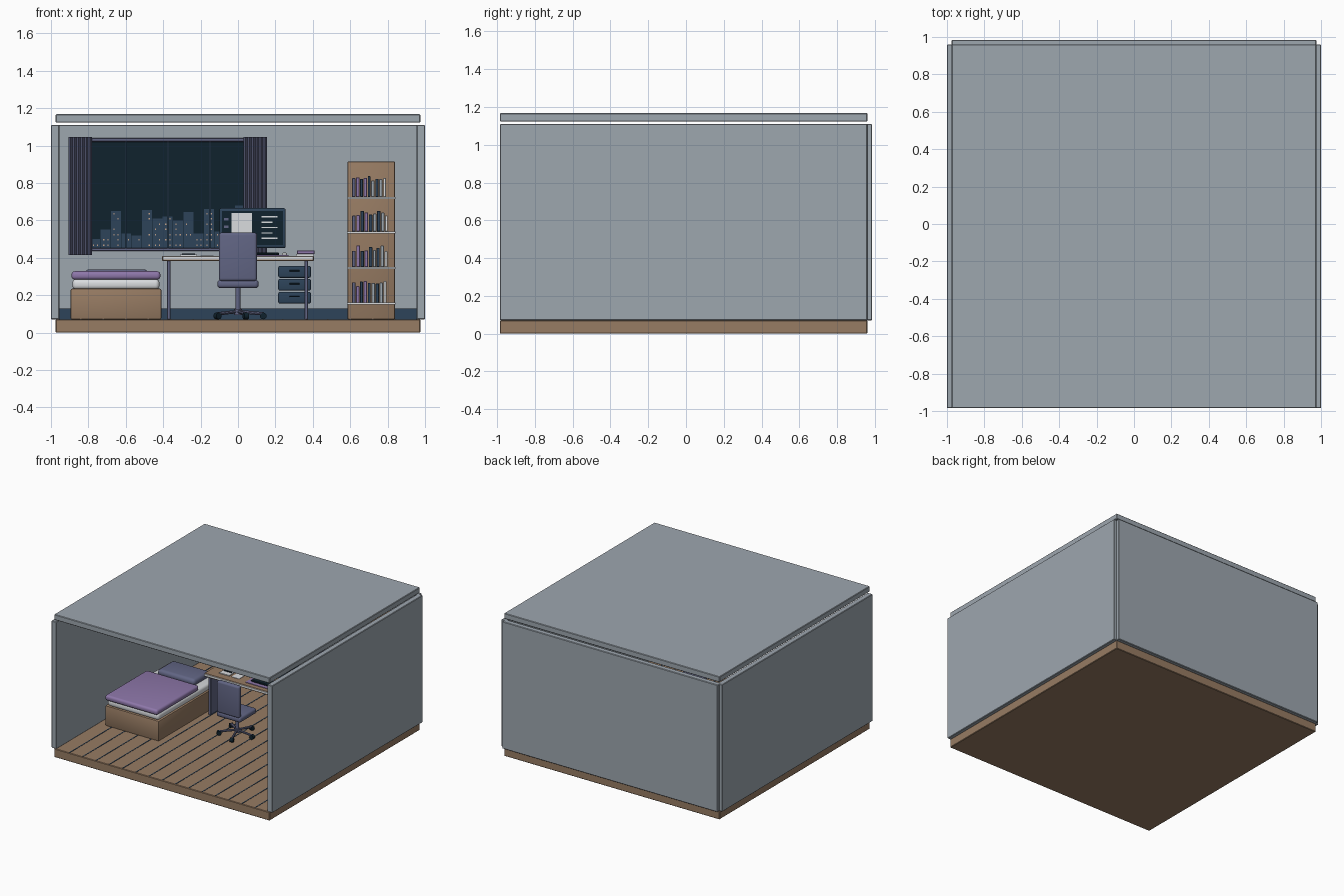
import bpy, bmesh, math, random
from mathutils import Matrix, Vector

cube = bpy.data.objects.get("Cube")
if cube:
    bpy.data.objects.remove(cube, do_unlink=True)
random.seed(4)


def material(name, r, g, b):
    m = bpy.data.materials.new(name)
    m.use_nodes = True
    m.diffuse_color = (r, g, b, 1)
    m.node_tree.nodes["Principled BSDF"].inputs["Base Color"].default_value = (r, g, b, 1)
    return m


wall_grey = material("wall_grey", .34, .385, .43)
wood = material("wood_brown", .31, .2, .125)
white = material("soft_white", .7, .72, .74)
purple = material("purple", .27, .185, .4)
slate = material("slate", .12, .13, .23)
navy = material("navy", .026, .056, .1)
night = material("night_dark", .005, .016, .026)
glow = material("window_glow", .55, .36, .25)


def finish(name, bm, mat, smooth=False):
    bmesh.ops.recalc_face_normals(bm, faces=bm.faces)
    mesh = bpy.data.meshes.new(name)
    bm.to_mesh(mesh)
    bm.free()
    mesh.materials.append(mat)
    obj = bpy.data.objects.new(name, mesh)
    bpy.context.collection.objects.link(obj)
    if smooth:
        bpy.ops.object.select_all(action='DESELECT')
        obj.select_set(True)
        bpy.context.view_layer.objects.active = obj
        bpy.ops.object.shade_smooth_by_angle(angle=math.radians(40))
    return obj


def boxes(name, mat, spans, bevel=0, segments=1):
    """One object made of boxes, each given as (x span, y span, z span)."""
    bm = bmesh.new()
    for span in spans:
        centre = Vector([(a + b) / 2 for a, b in span])
        size = Vector([b - a for a, b in span])
        place = Matrix.Translation(centre) @ Matrix.Diagonal(size).to_4x4()
        bmesh.ops.create_cube(bm, size=1, matrix=place)
    if bevel:
        bmesh.ops.bevel(bm, geom=bm.edges[:], offset=bevel, segments=segments,
                        profile=.5, affect='EDGES')
    return finish(name, bm, mat, segments > 1)


def box(name, mat, x, y, z, bevel=0, segments=1):
    return boxes(name, mat, [(x, y, z)], bevel, segments)


def rod(name, mat, start, end, radius, sides=12):
    start, end = Vector(start), Vector(end)
    axis = end - start
    turn = axis.to_track_quat('Z', 'Y').to_matrix().to_4x4()
    bm = bmesh.new()
    bmesh.ops.create_cone(bm, cap_ends=True, segments=sides, radius1=radius, radius2=radius,
                          depth=axis.length, matrix=Matrix.Translation((start + end) / 2) @ turn)
    return finish(name, bm, mat, True)


# Room shell
depth = (-.985, .96)
width = (-.975, .975)
box("floor", wood, width, depth, (0, .07), .004)
box("ceiling", wall_grey, width, depth, (1.123, 1.168), .004)
box("back_wall", wall_grey, width, (.94, .985), (.07, 1.11), .004)
box("left_wall", wall_grey, (.955, 1), depth, (.07, 1.11), .004)
box("right_wall", wall_grey, (-1, -.955), depth, (.07, 1.11), .004)
box("baseboard", navy, (-.955, .955), (.928, .942), (.07, .13))
boxes("floor_plank_gaps", navy,
      [((x - .004, x + .004), (-.98, .93), (.069, .072))
       for x in [i * .12 for i in range(-7, 8)]])

# Window with night skyline
box("window_glass", night, (-.8, .06), (.932, .942), (.44, 1.03))
boxes("window_frame", slate,
      [((-.82, .08), (.91, .942), (1.02, 1.04)),
       ((-.82, .08), (.91, .942), (.435, .452))], .003)
boxes("window_mullions", navy,
      [((x - .005, x + .005), (.915, .942), (.45, 1.02)) for x in (-.6, -.375, -.15)])
tops = [.5, .55, .65, .53, .52, .655, .61, .62, .6, .645, .53, .66, .54, .65, .68]
step = .83 / len(tops)
skyline, lights = [], []
for i, top in enumerate(tops):
    left = -.79 + i * step
    skyline.append(((left, left + step * .96), (.926, .934), (.45, top)))
    for row in range(int((top - .48) / .028) + 1):
        for col in (.3, .7):
            if random.random() < .45:
                x, z = left + step * col, .468 + row * .028
                lights.append(((x - .003, x + .003), (.922, .928), (z - .004, z + .004)))
boxes("skyline_buildings", navy, skyline)
boxes("building_lights", glow, lights)


# Pleated curtains
def curtain(name, x0, x1, pleats=6):
    bm = bmesh.new()
    count = pleats * 8
    points = []
    for i in range(count + 1):
        t = i / count
        wave = math.cos(t * pleats * math.tau)
        points.append((x0 + (x1 - x0) * t, .888 + .012 * wave, .415))
    points += [(x1, .912, .415), (x0, .912, .415)]
    face = bm.faces.new([bm.verts.new(p) for p in points])
    grown = bmesh.ops.extrude_face_region(bm, geom=[face])["geom"]
    bmesh.ops.translate(bm, vec=(0, 0, .63),
                        verts=[v for v in grown if isinstance(v, bmesh.types.BMVert)])
    finish(name, bm, slate, True)


curtain("right_curtain", -.905, -.78)
curtain("left_curtain", .03, .155)

# Bed
box("bed_base", wood, (-.895, -.41), (-.44, .37), (.07, .235), .008, 2)
box("mattress", white, (-.885, -.42), (-.43, .36), (.23, .287), .022, 4)
box("blanket", purple, (-.89, -.415), (-.455, .09), (.283, .328), .018, 4)
box("pillow", slate, (-.82, -.48), (.12, .33), (.282, .338), .026, 4)

# Desk
box("desk_top", wood, (-.405, .405), (.14, .53), (.383, .41), .003)
box("desk_front_edge", white, (-.4, .4), (.134, .142), (.392, .407))
for side, x in (("right", -.37), ("left", .365)):
    box("desk_leg_" + side, slate, (x - .01, x + .01), (.16, .5), (.07, .385), .003)
for i in range(3):
    z = .155 + i * .069
    box("drawer", navy, (.215, .39), (.2, .5), (z, z + .063), .01, 3)
    box("drawer_handle", night, (.275, .33), (.19, .202), (z + .034, z + .041), .002)

# Things on the desk
box("notebook", white, (-.31, -.22), (.2, .3), (.41, .417))
box("pen", night, (-.3, -.23), (.245, .252), (.416, .422))
box("loose_sheet", white, (-.2, -.13), (.2, .29), (.41, .413))
box("desk_mat", purple, (-.06, .27), (.18, .32), (.41, .414))
box("keyboard", night, (-.03, .22), (.21, .29), (.413, .428), .004)
box("mouse", white, (.235, .262), (.22, .27), (.413, .427), .006, 3)
box("lower_book", white, (.31, .405), (.22, .36), (.41, .419))
box("upper_book", purple, (.315, .41), (.22, .36), (.419, .44), .003)

# Monitor
box("monitor_case", navy, (-.1, .255), (.4, .43), (.452, .665), .01, 3)
box("monitor_screen", night, (-.085, .24), (.394, .402), (.468, .65))
box("screen_page", white, (-.035, .075), (.39, .395), (.51, .638))
boxes("screen_text", white,
      [((.125, .21 - .025 * (i % 2)), (.39, .395), (z, z + .007))
       for i, z in enumerate([.5 + k * .029 for k in range(5)])])
boxes("screen_bars", slate, [((-.075, -.05), (.39, .395), (z, z + .012))
                             for z in (.52, .56, .6)])
rod("monitor_stand", navy, (.08, .435, .41), (.08, .435, .55), .016)
box("monitor_foot", navy, (.01, .15), (.38, .48), (.41, .422), .004)

# Office chair
box("chair_seat", slate, (-.11, .11), (-.13, .09), (.237, .283), .018, 4)
box("chair_back", slate, (-.102, .102), (-.135, -.095), (.275, .535), .016, 4)
rod("chair_post", slate, (0, -.01, .11), (0, -.01, .24), .013)
rod("chair_hub", slate, (0, -.01, .095), (0, -.01, .125), .022)
for i in range(5):
    angle = i * math.tau / 5
    dx, dy = math.cos(angle), math.sin(angle)
    tip = Vector((dx * .135, dy * .135 - .01, .1))
    rod("chair_arm", slate, (0, -.01, .113), tip, .009, 8)
    spread = Vector((-dy, dx, 0)) * .013
    centre = tip - Vector((0, 0, .011))
    rod("chair_caster", night, centre - spread, centre + spread, .018)

# Bookshelf
box("bookshelf_back", wood, (.585, .84), (.87, .94), (.07, .915), .008, 2)
covers = [slate, wall_grey, purple, white, navy]
for level in (.155, .345, .535, .72):
    box("bookshelf_shelf", white, (.583, .842), (.72, .88), (level - .005, level + .005))
    x = .61
    for i in range(9):
        thick = random.uniform(.014, .019)
        tall = random.uniform(.09, .122)
        box("shelf_book", covers[(i * 2 + i // 3) % len(covers)], (x, x + thick),
            (.75, .872), (level + .005, level + tall), .002)
        x += thick + .004
